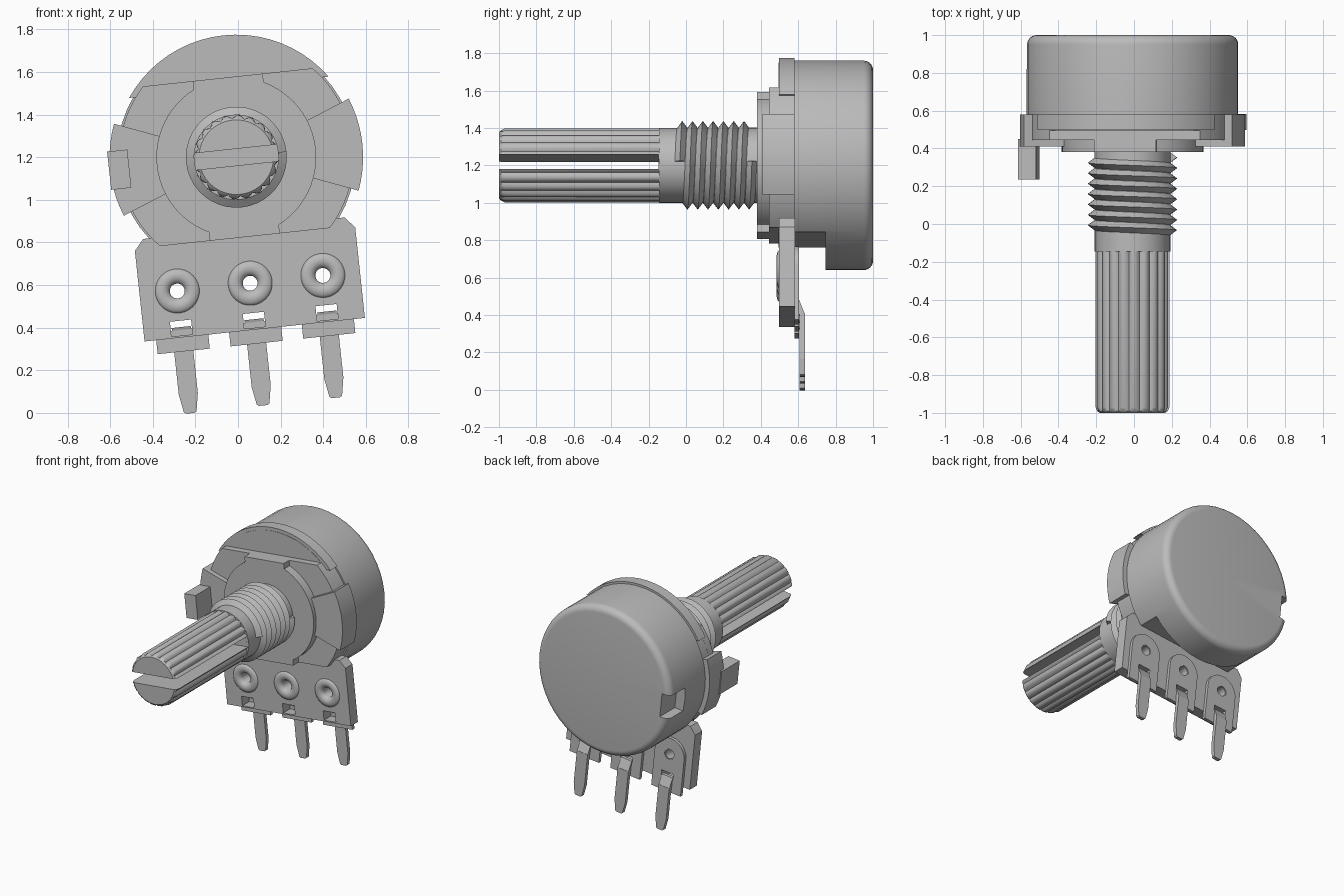
import bpy, bmesh
from math import sin, cos, asin, acos, pi, radians
from mathutils import Matrix, Vector

if "Cube" in bpy.data.objects:
    bpy.data.objects.remove(bpy.data.objects["Cube"])

# The whole part is tilted about the shaft axis, which runs along y
FRAME = Matrix.Translation((-0.008, 0, 1.2)) @ Matrix.Rotation(radians(-6.1), 4, 'Y')

grey = bpy.data.materials.new("plain grey")
grey.use_nodes = True
COLOUR = (0.5, 0.5, 0.5, 1)
grey.diffuse_color = COLOUR
grey.node_tree.nodes["Principled BSDF"].inputs["Base Color"].default_value = COLOUR


def finish(name, bm):
    bmesh.ops.remove_doubles(bm, verts=bm.verts, dist=1e-5)
    bmesh.ops.recalc_face_normals(bm, faces=bm.faces)
    mesh = bpy.data.meshes.new(name)
    bm.to_mesh(mesh)
    bm.free()
    mesh.materials.append(grey)
    obj = bpy.data.objects.new(name, mesh)
    bpy.context.collection.objects.link(obj)
    obj.matrix_world = FRAME
    return obj


def prism(name, pts, y0, y1):
    """Outline in (x, z) extruded along y."""
    bm = bmesh.new()
    face = bm.faces.new([bm.verts.new((x, y0, z)) for x, z in pts])
    ext = bmesh.ops.extrude_face_region(bm, geom=[face])["geom"]
    bmesh.ops.translate(bm, vec=(0, y1 - y0, 0),
                        verts=[g for g in ext if isinstance(g, bmesh.types.BMVert)])
    return finish(name, bm)


def box(name, x0, x1, y0, y1, z0, z1):
    return prism(name, [(x0, z0), (x1, z0), (x1, z1), (x0, z1)], y0, y1)


def arc(r, a0, a1, n=24, cx=0, cz=0):
    steps = [a0 + (a1 - a0) * i / n for i in range(n + 1)]
    return [(cx + r * cos(a), cz + r * sin(a)) for a in steps]


def lathe(name, profile, seg=48, cx=0, cz=0):
    """Profile of (radius, y) spun about an axis along y."""
    bm = bmesh.new()
    closed = profile[0][0] > 0
    rings = [[bm.verts.new((cx + r * cos(2 * pi * i / seg), y, cz + r * sin(2 * pi * i / seg)))
              for i in range(seg)] if r > 0 else [bm.verts.new((cx, y, cz))] * seg
             for r, y in profile]
    pairs = list(zip(rings, rings[1:])) + ([(rings[-1], rings[0])] if closed else [])
    for a, b in pairs:
        for i in range(seg):
            j = (i + 1) % seg
            bm.faces.new(list(dict.fromkeys((a[i], a[j], b[j], b[i]))))
    return finish(name, bm)


def cut(obj, *cutters):
    """Subtract the cutters and keep only the resulting mesh."""
    for c in cutters:
        mod = obj.modifiers.new("cut", 'BOOLEAN')
        mod.operation, mod.solver, mod.object = 'DIFFERENCE', 'EXACT', c
    bpy.context.view_layer.update()
    deps = bpy.context.evaluated_depsgraph_get()
    mesh = bpy.data.meshes.new_from_object(obj.evaluated_get(deps))
    obj.modifiers.clear()
    obj.data = mesh
    for c in cutters:
        bpy.data.objects.remove(c)


def smooth(obj, angle=32):
    bpy.ops.object.select_all(action='DESELECT')
    obj.select_set(True)
    bpy.context.view_layer.objects.active = obj
    bpy.ops.object.shade_smooth_by_angle(angle=radians(angle))


# Rear can with rounded back rim, a flat for the terminals and a rim notch
R, F = 0.56, 0.05
rim = [(R - F + r, 1 - F + y) for r, y in arc(F, 0, pi / 2, 6)]
can = lathe("can", [(0, 0.58), (R, 0.58)] + rim + [(0, 1)])
cut(can, box("flat_cutter", -1, 1, 0.4, 0.745, -1, -0.4),
    box("notch_cutter", -1, -0.485, 0.82, 1.2, -0.09, 0.09))
smooth(can)

# Stacked front plates
FLAT = 0.377
low = asin(0.4 / 0.55)
smooth(prism("base_disc", arc(0.55, -low, pi + low, 40), 0.495, 0.585))
a = asin(FLAT / 0.55)
smooth(prism("front_plate", arc(0.55, -a, a) + arc(0.55, pi - a, pi + a), 0.445, 0.5))
b = acos(0.165 / 0.375)
raised = (arc(0.375, -b, b) + [(0.165, FLAT), (-0.165, FLAT)]
          + arc(0.375, pi - b, pi + b) + [(-0.165, -FLAT), (0.165, -FLAT)])
smooth(prism("raised_plate", raised, 0.38, 0.45))
f = asin(0.33 / 0.575)
smooth(prism("top_flange", arc(0.575, f, pi - f, 20), 0.497, 0.58))

# Side wings and the locating tab
w = radians(21.4)
for name, mid in (("left_wing", 0), ("right_wing", pi)):
    smooth(prism(name, arc(0.595, mid - w, mid + w, 10) + arc(0.34, mid + w, mid - w, 10),
                 0.41, 0.58))
box("locating_tab", -0.6, -0.505, 0.235, 0.45, -0.09, 0.09)

# Terminal board, terminals, pins and rivets
half = [(0.52, -0.814), (0.52, -0.387), (0.475, -0.335)]
board = prism("terminal_board", half + [(-x, z) for x, z in reversed(half)], 0.498, 0.582)
PIN_X, RIVET_Z = (-0.342, 0.002, 0.345), -0.595
cutters = []
for x in PIN_X:
    cutters.append(prism("hole_cutter", arc(0.045, 0, 2 * pi * 23 / 24, 23, x, RIVET_Z), 0.4, 0.7))
    cutters.append(box("slot_cutter", x - 0.05, x + 0.05, 0.4, 0.7, -0.805, -0.735))
cut(board, *cutters)
for side, x in zip(("right", "middle", "left"), PIN_X):
    outline = arc(0.123, 0, pi, 20, x, RIVET_Z) + [(x - 0.123, -0.88), (x + 0.123, -0.88)]
    plate = prism(side + "_terminal", outline, 0.58, 0.605)
    cut(plate, prism("hole_cutter", arc(0.04, 0, 2 * pi * 23 / 24, 23, x, RIVET_Z), 0.4, 0.7),
        box("slot_cutter", x - 0.05, x + 0.05, 0.4, 0.7, -0.778, -0.735))
    smooth(plate)
    # pin with a tapered tip
    tip = [(0.045, -0.835), (0.045, -1.08), (0.03, -1.165), (0.02, -1.172)]
    prism(side + "_pin", [(x + u, z) for u, z in tip] + [(x - u, z) for u, z in reversed(tip)],
          0.607, 0.635)
    # sloped bend joining terminal and pin
    bend = prism(side + "_bend", [(0.58, -0.765), (0.605, -0.765), (0.635, -0.84), (0.608, -0.85)],
                 x - 0.045, x + 0.045)
    for v in bend.data.vertices:
        v.co = Vector((v.co.y, v.co.x, v.co.z))
    bend.data.flip_normals()
    ring = [(0.035, 0.6), (0.035, 0.51), (0.042, 0.497), (0.058, 0.487), (0.075, 0.485),
            (0.092, 0.489), (0.104, 0.498), (0.107, 0.51), (0.05, 0.51), (0.05, 0.6)]
    smooth(lathe(side + "_rivet", ring, 28, x, RIVET_Z), 40)

# Threaded bushing: a helical ridge around a core
SEG, TURNS, PITCH, START = 40, 7, 0.055, -0.06
bm = bmesh.new()


def helix(r, count, shift):
    return [bm.verts.new((r * cos(2 * pi * i / SEG), START + shift + PITCH * i / SEG,
                          r * sin(2 * pi * i / SEG))) for i in range(count)]


N = SEG * TURNS
roots, crests = helix(0.2, N + SEG + 1, 0), helix(0.237, N + 1, PITCH / 2)
for i in range(N):
    bm.faces.new((roots[i], crests[i], crests[i + 1], roots[i + 1]))
    bm.faces.new((crests[i], roots[i + SEG], roots[i + SEG + 1], crests[i + 1]))
for i in (0, N):
    bm.faces.new((roots[i], crests[i], roots[i + SEG]))
smooth(finish("bushing_thread", bm))
smooth(lathe("bushing_core", [(0, -0.145), (0.2, -0.145), (0.2, -0.055), (0.202, 0.39), (0, 0.39)]))

# Splined shaft with chamfered end and a central slot
bm = bmesh.new()
TEETH, SUB = 20, 6
rings = []
for y, cap in ((-1, 0.175), (-0.99, 0.188), (-0.97, 0.198), (-0.14, 0.198)):
    ring = []
    for i in range(TEETH * SUB):
        t = 2 * pi * i / (TEETH * SUB)
        r = min(cap, 0.182 + 0.016 * abs(sin(TEETH * t / 2)))
        ring.append(bm.verts.new((r * cos(t), y, r * sin(t))))
    rings.append(ring)
for p, q in zip(rings, rings[1:]):
    for i in range(len(p)):
        bm.faces.new((p[i - 1], p[i], q[i], q[i - 1]))
bm.faces.new(rings[0])
bm.faces.new(rings[-1])
shaft = finish("splined_shaft", bm)
cut(shaft, box("slot_cutter", -0.5, 0.5, -1.2, -0.146, -0.039, 0.039))
smooth(shaft)
